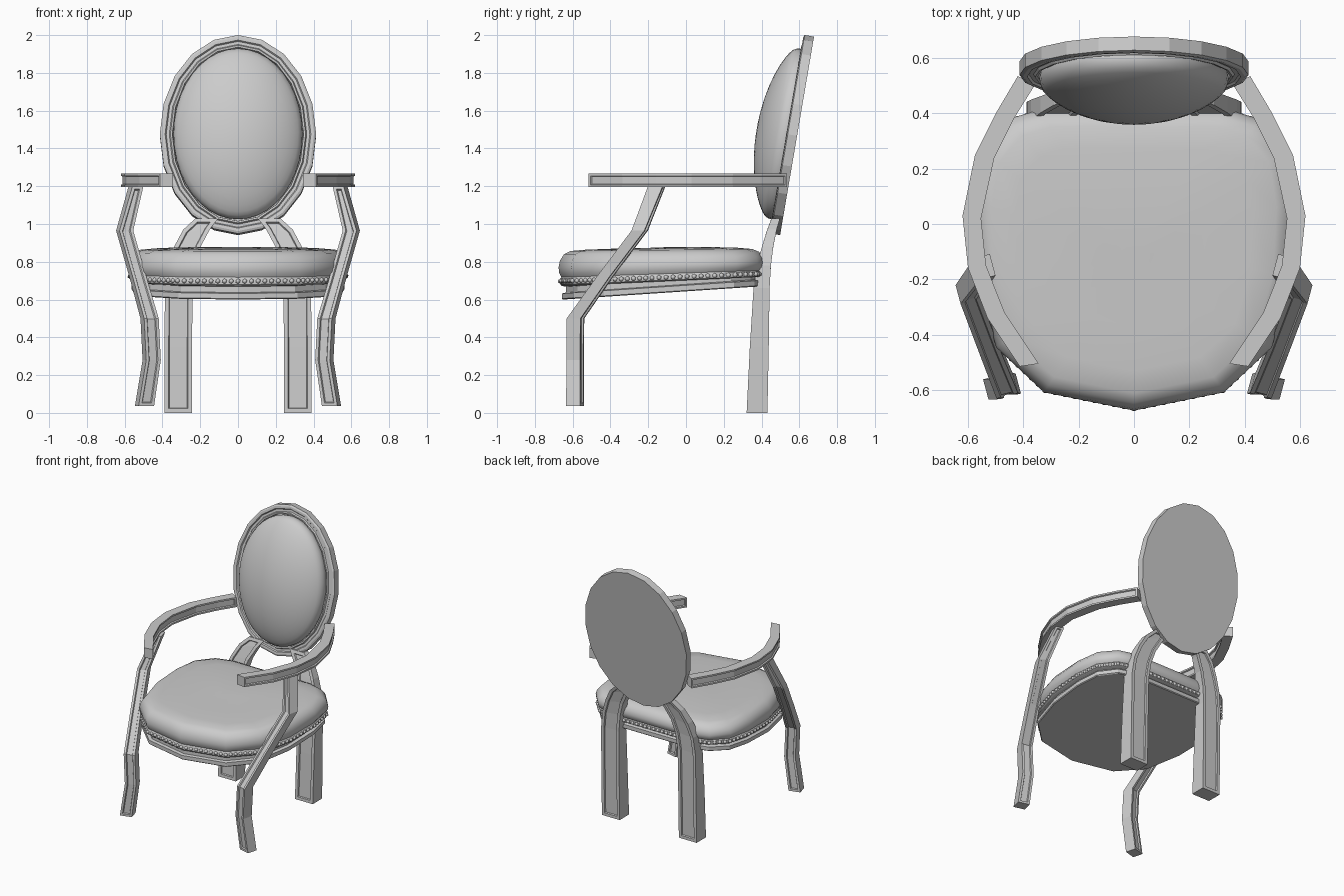
import bpy, bmesh, math
from mathutils import Vector, Matrix

if "Cube" in bpy.data.objects:
    bpy.data.objects.remove(bpy.data.objects["Cube"])


def finish(bm, name, angle=None):
    bmesh.ops.recalc_face_normals(bm, faces=bm.faces)
    me = bpy.data.meshes.new(name)
    bm.to_mesh(me)
    bm.free()
    ob = bpy.data.objects.new(name, me)
    bpy.context.collection.objects.link(ob)
    if angle:
        bpy.ops.object.select_all(action='DESELECT')
        ob.select_set(True)
        bpy.context.view_layer.objects.active = ob
        bpy.ops.object.shade_smooth_by_angle(angle=math.radians(angle))
    return ob


def skin(rings, caps=True):
    """Bridge equal-length rings; return bmesh and the faces of each side."""
    bm = bmesh.new()
    loops = [[bm.verts.new(p) for p in r] for r in rings]
    n = len(loops[0])
    sides = [[] for _ in range(n)]
    for a, b in zip(loops, loops[1:]):
        for i in range(n):
            j = (i + 1) % n
            sides[i].append(bm.faces.new((a[i], a[j], b[j], b[i])))
    if caps:
        bm.faces.new(loops[0])
        bm.faces.new(loops[-1])
    bmesh.ops.recalc_face_normals(bm, faces=bm.faces)
    return bm, sides


def panelled(name, rings, panel_sides, margin):
    """Square bar with sunken panels along chosen sides."""
    bm, sides = skin(rings)
    for k in panel_sides:
        bmesh.ops.inset_region(bm, faces=sides[k], thickness=margin, use_even_offset=True)
        bmesh.ops.inset_region(bm, faces=sides[k], thickness=0.004, depth=-0.009, use_even_offset=True)
    return finish(bm, name)


def slab(c, w, d, ang, s):
    """Horizontal rectangle; side 0 is the front, side 2 the back."""
    rot = Matrix.Rotation(ang, 3, 'Z')
    pts = [rot @ Vector(p) + Vector(c) for p in
           ((-w/2, -d/2, 0), (w/2, -d/2, 0), (w/2, d/2, 0), (-w/2, d/2, 0))]
    return [Vector((p.x * s, p.y, p.z)) for p in pts]


# Legs and arms, mirrored left and right
front_path = [(.54, -.155, 1.20, .06, .08), (.60, -.245, .965, .075, .07),
              (.53, -.43, .72, .075, .07), (.468, -.585, .50, .08, .075),
              (.457, -.587, .28, .08, .075), (.495, -.587, .037, .085, .075)]
back_path = [(.316, .376, 0, .146, .11), (.316, .388, .35, .146, .10),
             (.314, .400, .66, .146, .085), (.300, .412, .78, .145, .075),
             (.268, .432, .88, .14, .06), (.220, .455, .97, .14, .05),
             (.165, .475, 1.03, .12, .045)]
arm_outer = [(.42, .535), (.50, .40), (.575, .25), (.62, .03), (.60, -.16), (.53, -.34), (.413, -.515)]
arm_inner = [(.36, .50), (.435, .38), (.505, .24), (.553, .02), (.535, -.15), (.468, -.32), (.345, -.505)]
for s, side in ((1, "right"), (-1, "left")):
    panelled("front_leg_" + side,
             [slab(p[:3], p[3], p[4], math.radians(-15), s) for p in front_path], (0, 2), .016)
    panelled("back_leg_" + side, [slab(p[:3], p[3], p[4], 0, s) for p in back_path], (0, 2), .022)
    arm = [[(o[0]*s, o[1], 1.195), (o[0]*s, o[1], 1.267), (i[0]*s, i[1], 1.267), (i[0]*s, i[1], 1.195)]
           for o, i in zip(arm_outer, arm_inner)]
    panelled("arm_" + side, arm, (0, 2), .012)

# Oval back: flat-backed moulded frame, leaning backwards
lean = math.radians(9.7)
up = Vector((0, math.sin(lean), math.cos(lean)))
fwd = Vector((0, -math.cos(lean), math.sin(lean)))
centre = Vector((0, .588, 1.4665))


def oval(a, b, depth, n):
    return [centre + Vector((a * math.sin(2*math.pi*i/n), 0, 0))
            + up * (b * math.cos(2*math.pi*i/n)) + fwd * depth for i in range(n)]


A, B = .414, .533
frame = [(0, 0), (0, .05), (.012, .056), (.028, .056), (.034, .048), (.05, .048),
         (.056, .058), (.066, .056), (.07, .035)]
finish(skin([oval(A - m, B - m, d, 20) for m, d in frame])[0], "back_frame")

# Domed back cushion
dome = [oval(.335, .452, .03, 40), oval(.342, .458, .06, 40), oval(.340, .456, .078, 40)]
for r in (.97, .93, .87, .78, .66, .52, .36, .2, .06):
    dome.append(oval(.342*r, .458*r, .08 + .137 * (1 - r*r)**.7, 40))
finish(skin(dome)[0], "back_cushion", 40)

# Seat outline, right half then mirrored
half = [(0, -.665), (.32, -.60), (.49, -.44), (.56, -.18), (.572, .08), (.545, .26), (.45, .37), (.33, .405)]
outline = half + [(-x, y) for x, y in reversed(half[1:])]
cy = -.13


def seat_ring(scale, z, slope):
    return [(x*scale, cy + (y - cy)*scale, z + slope*(y + .665)) for x, y in outline]


# Stepped seat rail, rising towards the back
rail = [(.975, .60), (.985, .605), (.985, .632), (.945, .637), (.945, .668), (.985, .672), (.985, .70)]
finish(skin([seat_ring(s, z, .065) for s, z in rail])[0], "seat_rail")

# Upholstered seat
pad = [(.985, .672, .045), (1.0, .68, .042), (1.0, .71, .036), (.99, .718, .034), (1.012, .74, .03),
       (1.018, .77, .024), (1.005, .805, .018), (.965, .84, .012), (.90, .857, .01),
       (.75, .864, .01), (.45, .870, .008), (.1, .873, .006)]
finish(skin([seat_ring(*p) for p in pad])[0], "seat_cushion", 40)

# Row of upholstery nails around the seat
bm = bmesh.new()
for (x0, y0), (x1, y1) in zip(outline, outline[1:] + outline[:1]):
    n = max(1, round(math.hypot(x1 - x0, y1 - y0) / .035))
    for i in range(n):
        x, y = x0 + (x1 - x0)*i/n, y0 + (y1 - y0)*i/n
        bmesh.ops.create_icosphere(bm, subdivisions=1, radius=.014,
                                   matrix=Matrix.Translation((x, y, .697 + .036*(y + .665))))
finish(bm, "seat_nails", 60)
